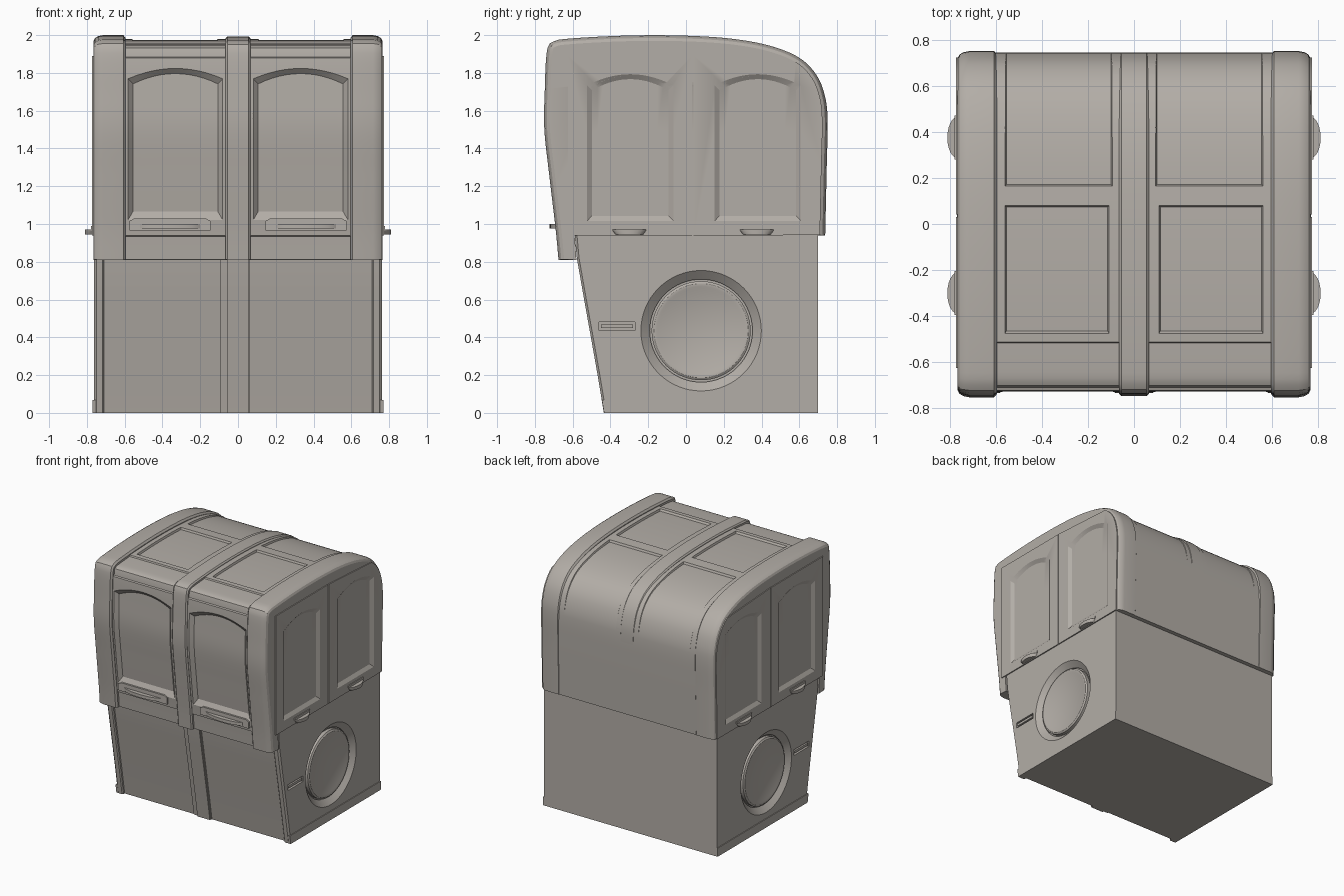
import bpy, bmesh, math
from mathutils import Vector

if "Cube" in bpy.data.objects:
    bpy.data.objects.remove(bpy.data.objects["Cube"])

mat = bpy.data.materials.new("warm_grey")
mat.diffuse_color = (0.45, 0.42, 0.385, 1)
mat.use_nodes = True
mat.node_tree.nodes["Principled BSDF"].inputs["Base Color"].default_value = mat.diffuse_color


def finish(name, bm):
    bmesh.ops.recalc_face_normals(bm, faces=bm.faces)
    me = bpy.data.meshes.new(name)
    bm.to_mesh(me)
    bm.free()
    me.materials.append(mat)
    ob = bpy.data.objects.new(name, me)
    bpy.context.collection.objects.link(ob)
    return ob


def loft(name, rings):
    bm = bmesh.new()
    rv = [[bm.verts.new(p) for p in r] for r in rings]
    n = len(rv[0])
    for a, b in zip(rv, rv[1:]):
        for i in range(n):
            bm.faces.new((a[i], a[(i + 1) % n], b[(i + 1) % n], b[i]))
    bm.faces.new(rv[0])
    bm.faces.new(rv[-1])
    return finish(name, bm)


def prism(name, outline, x0, x1):
    return loft(name, [[(x, y, z) for y, z in outline] for x in (x0, x1)])


def rect(y0, y1, z0, z1):
    return [(y0, z0), (y1, z0), (y1, z1), (y0, z1)]


def block(name, fo, fi, nu, nt):
    # closed slab between two grid surfaces
    bm = bmesh.new()
    g = [[[bm.verts.new(f(u / nu, t / nt)) for t in range(nt + 1)] for u in range(nu + 1)] for f in (fo, fi)]
    for a in g:
        for u in range(nu):
            for t in range(nt):
                bm.faces.new((a[u][t], a[u + 1][t], a[u + 1][t + 1], a[u][t + 1]))
    rim = [(u, 0) for u in range(nu)] + [(nu, t) for t in range(nt)]
    rim += [(u, nt) for u in range(nu, 0, -1)] + [(0, t) for t in range(nt, 0, -1)]
    for (a, b), (c, d) in zip(rim, rim[1:] + rim[:1]):
        bm.faces.new((g[0][a][b], g[0][c][d], g[1][c][d], g[1][a][b]))
    return finish(name, bm)


def cut(obs, cutter):
    cutter.hide_render = True
    for ob in obs:
        m = ob.modifiers.new("cut", 'BOOLEAN')
        m.operation, m.solver, m.object = 'DIFFERENCE', 'EXACT', cutter
        me = bpy.data.meshes.new_from_object(ob.evaluated_get(bpy.context.evaluated_depsgraph_get()))
        ob.modifiers.clear()
        ob.data = me
    bpy.data.objects.remove(cutter)


# Cabinet profile: front bottom, over the roof, to back bottom (y, z)
key = [Vector(p) for p in [(-.675, .81), (-.69, .97), (-.723, 1.25), (-.75, 1.5), (-.748, 1.7), (-.737, 1.91),
       (-.705, 1.965), (-.6, 1.983), (-.3, 1.998), (0, 1.997), (.25, 1.98), (.45, 1.942), (.6, 1.88),
       (.69, 1.79), (.735, 1.68), (.75, 1.55), (.745, 1.3), (.737, .94)]]
dense = []
for i in range(len(key) - 1):
    a, b, c, d = key[max(i - 1, 0)], key[i], key[i + 1], key[min(i + 2, len(key) - 1)]
    for k in range(12):
        t = k / 12
        dense.append(.5 * (2 * b + (c - a) * t + (2 * a - 5 * b + 4 * c - d) * t * t + (3 * b - a - 3 * c + d) * t ** 3))
dense.append(key[-1])
cum = [0]
for a, b in zip(dense, dense[1:]):
    cum.append(cum[-1] + (b - a).length)
TOTAL = cum[-1]


def on(s):
    s = min(max(s, 0), TOTAL)
    i = next((k for k in range(len(cum) - 2) if cum[k + 1] >= s), len(cum) - 2)
    return dense[i].lerp(dense[i + 1], (s - cum[i]) / (cum[i + 1] - cum[i]))


def pos(s, off=0):
    d = (on(s + .012) - on(s - .012)).normalized()
    return on(s) + Vector((d.y, -d.x)) * off


def find(axis, v, start=0):
    for i in range(len(dense) - 1):
        if cum[i] >= start and (dense[i][axis] - v) * (dense[i + 1][axis] - v) <= 0:
            return cum[i]


samples = [TOTAL * i / 130 for i in range(131)]
s_low, s_top, s_roof = find(1, .94), find(1, 1.89), find(0, -.51, 1.25)
s_mid = find(0, .16, 1.5)
s_back = find(1, 1.3, 2.5)
under = [Vector((-.59, .94)), Vector((-.58, .81))]


def core_off(s):
    if s < s_low or s_top < s < s_roof:
        return .03
    if s <= s_top:
        return .018
    return .02 - .017 * min(max((s - s_mid) / (s_back - s_mid), 0), 1)


def ring(x, off, ss=samples):
    f = off if callable(off) else (lambda s: off)
    pts = [pos(s, f(s)) for s in ss] + under
    return [(x, p.x, p.y) for p in pts]


# Upper cabinet skin between the rails
ss = sorted(samples + [s + e for s in (s_low, s_top, s_roof) for e in (-.003, .003)])
skin = loft("upper_cabinet", [ring(-.615, core_off, ss), ring(.615, core_off, ss)])
loft("centre_rail", [ring(x, o) for x, o in ((-.065, .016), (-.055, .006), (.055, .006), (.065, .016))])


def wrapped(x0, x1, s0, s1, rise, inset, low, inn):
    def f(i, off):
        def g(u, t):
            a, b = s0 + i * 1.6, s1 - i + rise * (1 - (2 * u - 1) ** 2)
            p = pos(a + t * (b - a), off(t))
            return (x0 + i + u * (x1 - x0 - 2 * i), p.x, p.y)
        return g
    return block("panel_cutter", f(0, lambda t: low), f(inset, inn), 12, 26)


def half_oval(name, n=12):
    return [(math.cos(math.pi * i / n), math.sin(math.pi * i / n)) for i in range(n + 1)]


oval = half_oval("oval")
for sg in (-1, 1):
    lo, hi = sorted((sg * .075, sg * .588))
    # Arched front windows and roof panels, sunk into the skin
    cut([skin], wrapped(lo, hi, find(1, 1.03), find(1, 1.785), .055, .032, .012, lambda t: .045))
    lo, hi = sorted((sg * .1, sg * .568))
    cut([skin], wrapped(lo, hi, find(0, -.475, 1.25), find(0, .105, 1.5), 0, .014, -.002, lambda t: .035))
    lo, hi = sorted((sg * .085, sg * .568))
    cut([skin], wrapped(lo, hi, s_mid, s_back, 0, .014, -.006, lambda t: .035 - .037 * t))
    # Front handle: curved pull on a small ledge
    c = sg * .36
    y = pos(find(1, .99)).x
    loft("front_handle", [[(c + .165 * a, y + .015 - .045 * b, z) for a, b in oval] for z in (.975, 1.0)])
    loft("front_handle_ledge", [[(c + dx, y + .05, z), (c - dx, y + .05, z), (c - dx, y + .004, z), (c + dx, y + .004, z)]
                                for z, dx in ((.965, .215), (1.015, .215), (1.03, .19))])

    # Side rail with rounded outer shoulder
    rail = loft("side_rail", [ring(sg * x, o) for x, o in
                              ((.595, .014), (.607, 0), (.715, 0), (.74, .005), (.757, .015), (.765, .03))])
    # Side doors
    back = [pos(s, .028) for s in samples if s > find(1, 1.89, 1.6)]
    curve = [(p.x, min(p.y, 1.89)) for p in reversed(back)]
    d1 = prism("side_door_front", rect(-.625, .031, .94, 1.89), sg * .75, sg * .772)
    d2 = prism("side_door_back", [(.041, .94)] + curve + [(.041, 1.89)], sg * .75, sg * .772)
    for door, c in ((d1, -.295), (d2, .38)):
        def f(i, x):
            def g(u, t):
                top = 1.735 - i + .06 * (1 - (2 * u - 1) ** 2)
                return (sg * x, c + (2 * u - 1) * (.23 - i), 1.015 + i + t * (top - 1.015 - i))
            return g
        cut([door, rail], block("door_cutter", f(-.004, .776), f(.028, .754), 14, 3))
        # Side handle
        loft("side_handle", [[(sg * (.765 + .045 * b), c - .005 + w * a, z) for a, b in oval]
                             for z, w in ((.945, .075), (.965, .09), (.972, .09))])
        prism("side_handle_plate", rect(c - .1, c + .09, .972, .99), sg * .765, sg * .778)

# Lower body
face = [(-.435, 0), (-.468, .2), (-.507, .42), (-.543, .62), (-.578, .82), (-.59, .95)]


def lower(d):
    return [(y + d, z) for y, z in face] + [(.70, .95), (.70, 0)]


body = prism("lower_body", lower(.022), -.72, .72)
prism("lower_centre_strip", lower(.002), -.055, .055)
prism("lower_centre_trim", lower(.014), -.095, .06)


def disc(name, x_r, cy=.08, cz=.435, n=64):
    return loft(name, [[(x, cy + r * math.cos(2 * math.pi * i / n), cz + r * math.sin(2 * math.pi * i / n))
                        for i in range(n)] for x, r in x_r])


for sg in (-1, 1):
    side = loft("lower_side", [[(sg * x, y, z) for y, z in lower(d)] for x, d in
                               ((.71, .008), (.718, 0), (.75, 0), (.763, .012))])
    # Round door: sunk bevelled ring with a disc inside
    cut([side, body], disc("round_cutter", [(sg * .768, .325), (sg * .725, .272), (sg * .715, .272)]))
    disc("round_door", [(sg * .70, .262), (sg * .742, .262), (sg * .75, .25), (sg * .75, .235), (sg * .745, .225)])
    # Sunk side grip
    cut([side], prism("grip_cutter", rect(-.46, -.27, .435, .48), sg * .745, sg * .78))
    prism("side_grip", rect(-.45, -.28, .449, .468), sg * .74, sg * .762)
    # Base strip
    prism("base_strip", [(-.434, 0), (.70, 0), (.70, .068), (-.445, .068)], sg * .75, sg * .769)

bpy.ops.object.select_all(action='SELECT')
bpy.context.view_layer.objects.active = skin
bpy.ops.object.shade_smooth_by_angle(angle=math.radians(28))
